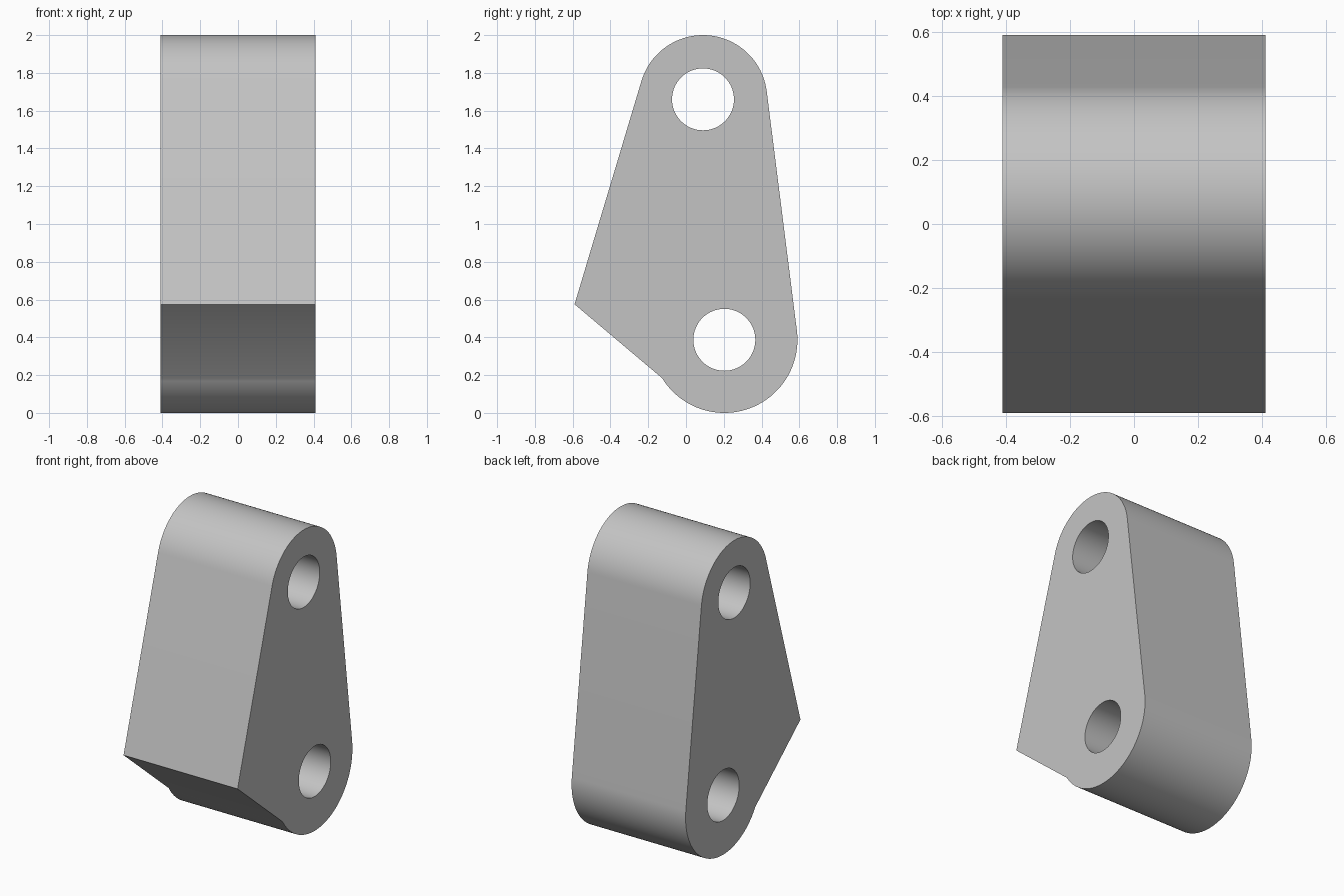
import bpy
import bmesh
from math import asin, atan2, cos, hypot, pi, radians, sin

cube = bpy.data.objects.get("Cube")
if cube:
    bpy.data.objects.remove(cube, do_unlink=True)

# Side profile dimensions, as (y, z)
HALF_WIDTH = 0.41
TOP, TOP_R = (0.09, 1.66), 0.34
LOW, LOW_R = (0.203, 0.387), 0.387
HOLE_R = 0.164
CORNER = (-0.59, 0.575)
NOTCH = (-0.125, 0.185)


def arc(centre, radius, start, end, steps):
    """Points along an arc, angles in radians."""
    angles = [start + (end - start) * i / steps for i in range(steps + 1)]
    return [(centre[0] + radius * cos(a), centre[1] + radius * sin(a)) for a in angles]


def circle(centre, radius, steps=64):
    return arc(centre, radius, 0, 2 * pi, steps)[:-1]


def heading(a, b):
    return atan2(b[1] - a[1], b[0] - a[0])


def distance(a, b):
    return hypot(b[0] - a[0], b[1] - a[1])


# Angles where the straight sides touch the rounded ends
back = heading(LOW, TOP) - pi / 2 + asin((LOW_R - TOP_R) / distance(LOW, TOP))
front = heading(CORNER, TOP) + asin(TOP_R / distance(CORNER, TOP)) + pi / 2
notch = heading(LOW, NOTCH)

outline = arc(TOP, TOP_R, back, front, 48) + [CORNER]
outline += arc(LOW, LOW_R, notch, back, 56)

# Fill the outline around both holes, then extrude it across the width
bm = bmesh.new()
edges = []
for loop in (outline, circle(TOP, HOLE_R), circle(LOW, HOLE_R)):
    verts = [bm.verts.new((-HALF_WIDTH, y, z)) for y, z in loop]
    edges += [bm.edges.new((v, verts[i - 1])) for i, v in enumerate(verts)]
bmesh.ops.triangle_fill(bm, edges=edges, use_beauty=True)
result = bmesh.ops.extrude_face_region(bm, geom=bm.faces[:])
moved = [g for g in result["geom"] if isinstance(g, bmesh.types.BMVert)]
bmesh.ops.translate(bm, verts=moved, vec=(2 * HALF_WIDTH, 0, 0))
bmesh.ops.recalc_face_normals(bm, faces=bm.faces[:])

mesh = bpy.data.meshes.new("link_block")
bm.to_mesh(mesh)
bm.free()
block = bpy.data.objects.new("link_block", mesh)
bpy.context.collection.objects.link(block)

# Plain grey finish
grey = bpy.data.materials.new("plain_grey")
grey.use_nodes = True
colour = (0.55, 0.55, 0.55, 1)
grey.diffuse_color = colour
grey.node_tree.nodes["Principled BSDF"].inputs["Base Color"].default_value = colour
mesh.materials.append(grey)

# Smooth curved walls with crisp rims
bpy.ops.object.select_all(action="DESELECT")
block.select_set(True)
bpy.context.view_layer.objects.active = block
bpy.ops.object.shade_smooth_by_angle(angle=radians(20))
